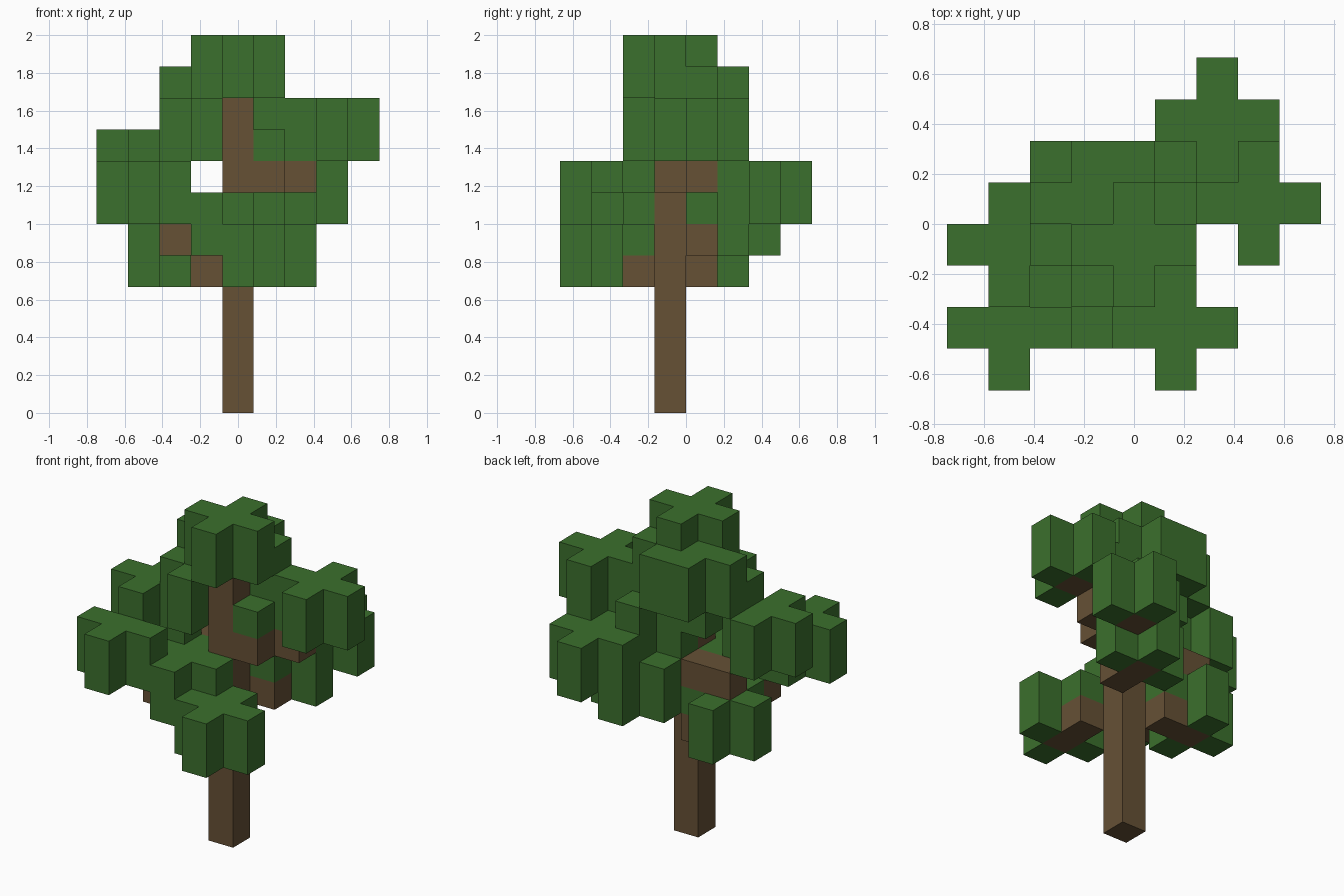
import bpy, bmesh
from mathutils import Vector

U = 1 / 6  # edge of one block

cube = bpy.data.objects.get("Cube")
if cube:
    bpy.data.objects.remove(cube, do_unlink=True)


def make_material(name, color):
    mat = bpy.data.materials.new(name)
    mat.use_nodes = True
    mat.diffuse_color = color
    bsdf = next(n for n in mat.node_tree.nodes if n.type == 'BSDF_PRINCIPLED')
    bsdf.inputs["Base Color"].default_value = color
    bsdf.inputs["Roughness"].default_value = 0.9
    return mat


bark = make_material("bark brown", (0.133, 0.082, 0.036, 1))
leaf = make_material("leaf green", (0.044, 0.162, 0.026, 1))

# Branches: blocks that step away from the trunk
branches = {
    "front_branch": [(1, -2, 4), (1, -3, 4)],
    "low_right_branch": [(-1, 0, 4), (-2, 0, 4)],
    "front_right_branch": [(-1, -2, 5), (-2, -2, 5), (-3, -3, 6)],
    "back_left_branch": [(1, 0, 5), (1, 1, 5), (2, 2, 6)],
    "mid_right_branch": [(-1, 0, 6), (-2, 0, 6), (-3, -1, 7)],
    "upper_left_branch": [(1, -1, 7), (1, 0, 7), (2, 0, 7), (3, 0, 8)],
    "upper_right_branch": [(-1, -1, 8)],
    "crown_branch": [(0, 0, 9), (-1, 0, 9)],
}

# Leaf clusters: centre of the lower layer of each cross
clusters = {
    "front_leaves": (1, -3, 4),
    "low_right_leaves": (-2, 0, 4),
    "front_inner_leaves": (-1, -2, 5),
    "front_right_leaves": (-3, -3, 6),
    "back_inner_leaves": (1, 1, 5),
    "back_left_leaves": (2, 2, 6),
    "mid_right_leaves": (-3, -1, 7),
    "left_inner_leaves": (1, 0, 7),
    "left_leaves": (3, 0, 8),
    "upper_right_leaves": (-1, -1, 8),
    "crown_right_leaves": (-1, 0, 9),
    "crown_left_leaves": (0, 0, 9),
    "top_leaves": (0, -1, 10),
}


def cross(x, y, z):
    """Two-block-high cross of leaf blocks."""
    plan = [(0, 0), (1, 0), (-1, 0), (0, 1), (0, -1)]
    return [(x + dx, y + dy, z + dz) for dx, dy in plan for dz in (0, 1)]


# Each block belongs to the first part that claims it; wood comes first
parts = {"trunk": ([(0, -1, z) for z in range(10)], bark)}
parts.update({n: (cells, bark) for n, cells in branches.items()})
parts.update({n: (cross(*c), leaf) for n, c in clusters.items()})
owner = {}
for name, (cells, mat) in parts.items():
    for cell in cells:
        owner.setdefault(cell, name)


def build_part(name, mat):
    """Skin the blocks of one part, leaving out faces against other blocks."""
    bm = bmesh.new()
    for cell in [c for c, n in owner.items() if n == name]:
        centre = Vector(cell) + Vector((0, 0.5, 0.5))
        for axis in range(3):
            for sign in (-1, 1):
                step = Vector((0, 0, 0))
                step[axis] = sign
                if tuple(int(a + b) for a, b in zip(cell, step)) in owner:
                    continue
                a = Vector((0, 0, 0))
                a[(axis + 1) % 3] = 0.5
                b = step.cross(a)
                mid = centre + step / 2
                corners = (mid - a - b, mid + a - b, mid + a + b, mid - a + b)
                bm.faces.new([bm.verts.new(p * U) for p in corners])
    bmesh.ops.remove_doubles(bm, verts=bm.verts, dist=0.001)
    bmesh.ops.dissolve_limit(bm, angle_limit=0.01, verts=bm.verts, edges=bm.edges)
    mesh = bpy.data.meshes.new(name)
    bm.to_mesh(mesh)
    bm.free()
    mesh.materials.append(mat)
    bpy.context.collection.objects.link(bpy.data.objects.new(name, mesh))


for name, (cells, mat) in parts.items():
    if name in owner.values() and name != "crown_branch":
        build_part(name, mat)
